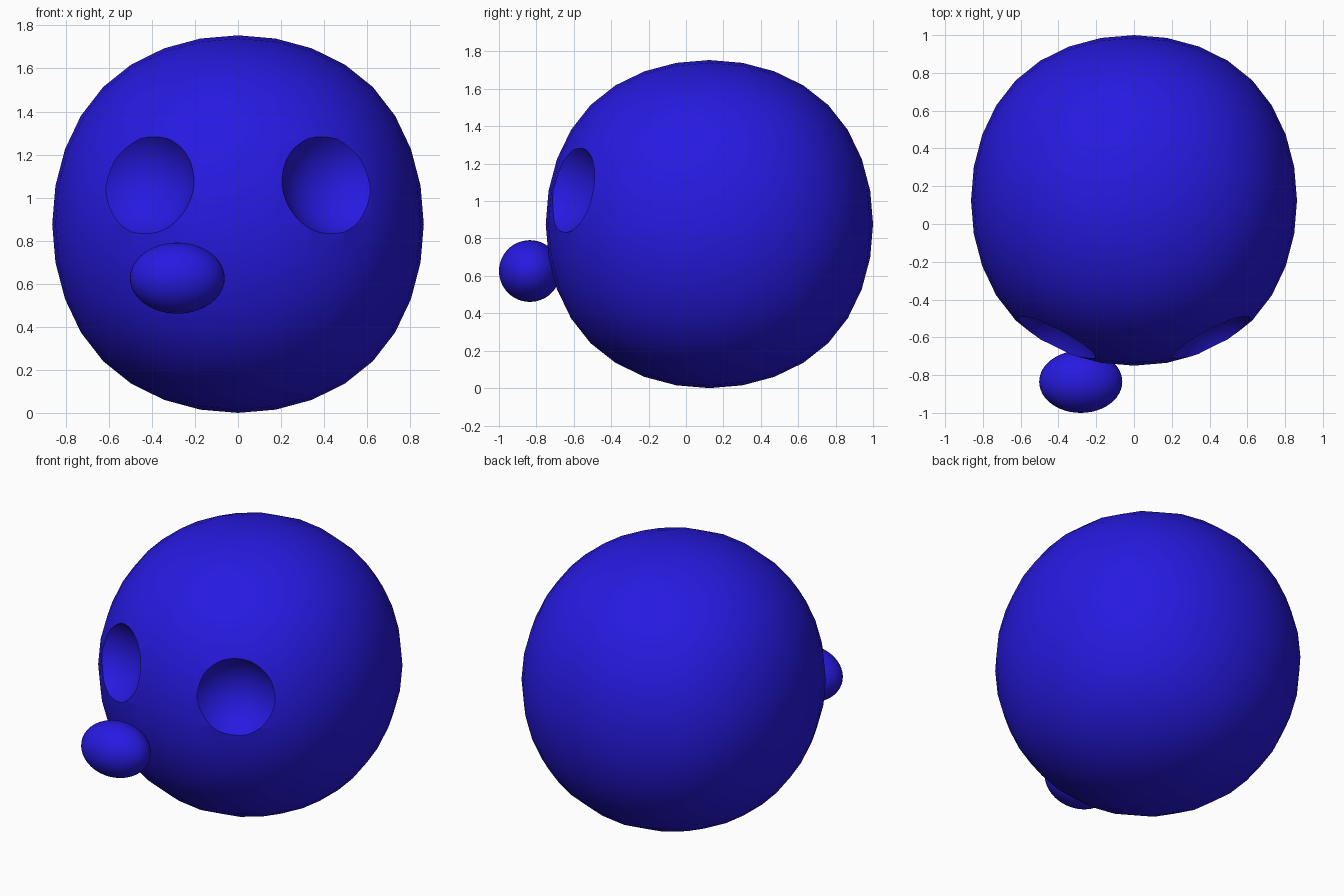
import bpy
import math
from mathutils import Vector

if "Cube" in bpy.data.objects:
    bpy.data.objects.remove(bpy.data.objects["Cube"])

blue = bpy.data.materials.new("blue")
blue.diffuse_color = (0.02, 0.01, 0.75, 1)
blue.use_nodes = True
blue.node_tree.nodes["Principled BSDF"].inputs["Base Color"].default_value = blue.diffuse_color


def apply_modifiers(obj):
    bpy.context.view_layer.objects.active = obj
    for o in bpy.context.selected_objects:
        o.select_set(False)
    obj.select_set(True)
    for m in list(obj.modifiers):
        bpy.ops.object.modifier_apply(modifier=m.name)


def fit(obj, centre, radii):
    # recentre and scale the mesh so its bounding box matches
    vs = obj.data.vertices
    for i in range(3):
        lo = min(v.co[i] for v in vs)
        hi = max(v.co[i] for v in vs)
        for v in vs:
            v.co[i] = centre[i] + (v.co[i] - (lo + hi) / 2) * 2 * radii[i] / (hi - lo)


# Head: subdivided cube
CENTRE = Vector((0, 0.125, 0.877))
bpy.ops.mesh.primitive_cube_add(size=2)
head = bpy.context.object
head.name = "head"
head.modifiers.new("round", 'SUBSURF').levels = 3
apply_modifiers(head)
fit(head, CENTRE, (0.863, 0.875, 0.877))

# Eye sockets: shallow bowls cut into the front
RIM, BOWL = 0.23, 0.29
for side in (-1, 1):
    rim_centre = Vector((side * 0.405, -0.605, 1.055))
    out = (rim_centre - CENTRE).normalized()
    pos = rim_centre + out * math.sqrt(BOWL ** 2 - RIM ** 2)
    bpy.ops.mesh.primitive_uv_sphere_add(segments=40, ring_count=24, radius=BOWL, location=pos)
    cutter = bpy.context.object
    cutter.name = "socket_cutter"
    cut = head.modifiers.new("socket", 'BOOLEAN')
    cut.operation = 'DIFFERENCE'
    cut.solver = 'EXACT'
    cut.object = cutter
    apply_modifiers(head)
    bpy.data.objects.remove(cutter)

# Nose: small wide ball, off to one side
bpy.ops.mesh.primitive_uv_sphere_add(segments=48, ring_count=24)
nose = bpy.context.object
nose.name = "nose"
fit(nose, (-0.282, -0.835, 0.626), (0.22, 0.165, 0.165))

for obj in (head, nose):
    obj.data.materials.clear()
    obj.data.materials.append(blue)
    apply_modifiers(obj)
    bpy.ops.object.shade_smooth_by_angle(angle=math.radians(35))
